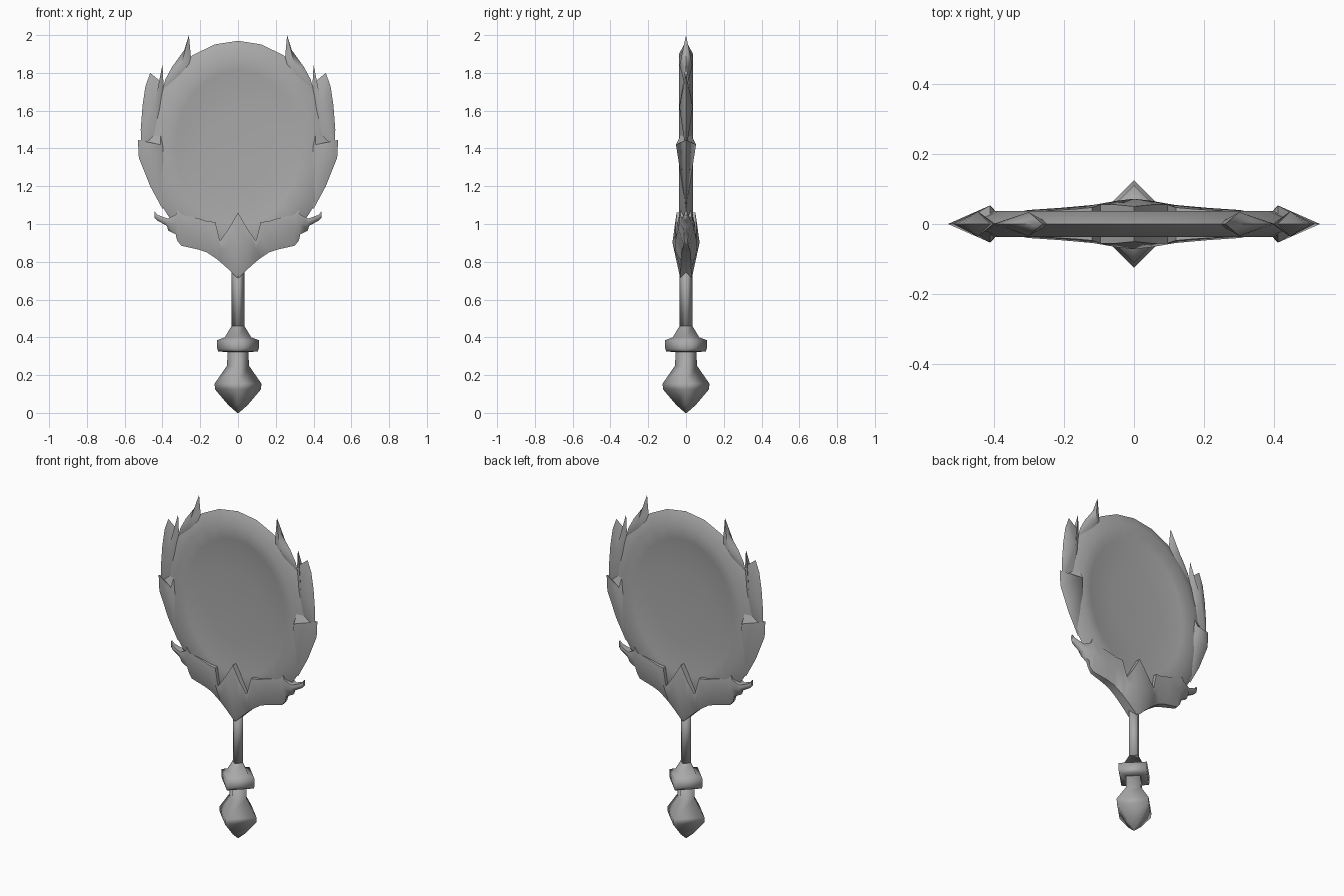
import bpy, bmesh, math

if "Cube" in bpy.data.objects:
    bpy.data.objects.remove(bpy.data.objects["Cube"])

metal = bpy.data.materials.new("grey_metal")
metal.diffuse_color = (0.4, 0.4, 0.4, 1)
metal.use_nodes = True
metal.node_tree.nodes["Principled BSDF"].inputs["Base Color"].default_value = metal.diffuse_color


def make(name, verts, faces, angle=60):
    me = bpy.data.meshes.new(name)
    me.from_pydata(verts, [], faces)
    bm = bmesh.new()
    bm.from_mesh(me)
    bmesh.ops.remove_doubles(bm, verts=bm.verts, dist=1e-5)
    bmesh.ops.recalc_face_normals(bm, faces=bm.faces)
    bm.to_mesh(me)
    bm.free()
    me.materials.append(metal)
    ob = bpy.data.objects.new(name, me)
    bpy.context.collection.objects.link(ob)
    bpy.ops.object.select_all(action='DESELECT')
    ob.select_set(True)
    bpy.context.view_layer.objects.active = ob
    bpy.ops.object.shade_smooth_by_angle(angle=math.radians(angle))
    return ob


def loft(name, rings, angle=60):
    """Skin a list of closed rings that all have the same point count."""
    n = len(rings[0])
    verts = [p for r in rings for p in r]
    faces = []
    for k in range(len(rings) - 1):
        for i in range(n):
            j = (i + 1) % n
            faces.append((k * n + i, k * n + j, (k + 1) * n + j, (k + 1) * n + i))
    faces.append(tuple(range(n)))
    faces.append(tuple(range((len(rings) - 1) * n, len(rings) * n)))
    return make(name, verts, faces, angle)


def lathe(name, profile):
    """Four-sided turned part with its corners on the axes."""
    rings = [[(r * math.cos(a * math.pi / 2), r * math.sin(a * math.pi / 2), z)
              for a in range(4)] for r, z in profile]
    return loft(name, rings, 95)


# handle: pommel, collar and shaft
lathe("pommel", [(0.004, 0.0), (0.05, 0.04), (0.122, 0.125), (0.124, 0.155),
                 (0.058, 0.25), (0.055, 0.33)])
lathe("collar", [(0.05, 0.322), (0.105, 0.325), (0.11, 0.34), (0.11, 0.385),
                 (0.07, 0.40), (0.034, 0.46)])
lathe("shaft", [(0.034, 0.45), (0.034, 0.80)])


# mirror disc: bevelled rim and a shallow dish on both faces
def oval(a, b, y, n=24):
    return [(a * math.sin(t), y, 1.4 + b * math.cos(t))
            for t in (2 * math.pi * i / n for i in range(n))]


side = [(0.40, 0.50, 0.037), (0.33, 0.41, 0.022), (0.18, 0.22, 0.014), (0.02, 0.02, 0.012)]
rings = [oval(a, b, -y) for a, b, y in reversed(side)]
rings += [oval(0.48, 0.57, 0)] + [oval(a, b, y) for a, b, y in side]
loft("mirror_disc", rings)


# rim feathers: thin-edged blades with a raised point on each face
def feather(name, outline, apex):
    for s, label in ((1, "right"), (-1, "left")):
        n = len(outline)
        verts = [(s * x, 0, z) for x, z in outline]
        x, y, z = apex
        verts += [(s * x, -y, z), (s * x, y, z)]
        faces = [(i, (i + 1) % n, n + k) for i in range(n) for k in (0, 1)]
        make(f"{name}_{label}", verts, faces)


feather("lower_feather",
        [(0.53, 1.445), (0.525, 1.35), (0.465, 1.2), (0.40, 1.08), (0.36, 1.15),
         (0.37, 1.40), (0.41, 1.53), (0.50, 1.43)], (0.41, 0.053, 1.42))
feather("middle_feather",
        [(0.40, 1.845), (0.395, 1.75), (0.40, 1.6), (0.44, 1.4), (0.512, 1.38),
         (0.515, 1.5), (0.505, 1.63), (0.49, 1.73), (0.465, 1.80), (0.41, 1.755)],
        (0.445, 0.036, 1.62))
outer = [(0.26, 2.0), (0.25, 1.89), (0.24, 1.85), (0.32, 1.74), (0.40, 1.71),
         (0.385, 1.765), (0.35, 1.83), (0.285, 1.92)]
feather("upper_feather", outer, (0.30, 0.034, 1.84))

# winged crest: columns of (x, top z, bottom z, top y, middle y, bottom y)
half = [(0.0, 1.06, 0.71, 0.05, 0.072, 0.03), (0.05, 0.975, 0.76, 0.055, 0.066, 0.028),
        (0.095, 0.91, 0.80, 0.055, 0.058, 0.026), (0.12, 1.01, 0.82, 0.047, 0.054, 0.025),
        (0.165, 1.015, 0.85, 0.043, 0.05, 0.023), (0.21, 1.03, 0.865, 0.04, 0.046, 0.02),
        (0.30, 1.05, 0.885, 0.035, 0.04, 0.012), (0.322, 1.075, 0.912, 0.03, 0.036, 0.008),
        (0.33, 1.05, 0.945, 0.03, 0.034, 0.012), (0.37, 1.03, 0.965, 0.024, 0.028, 0.008),
        (0.376, 1.03, 0.99, 0.022, 0.026, 0.012), (0.43, 1.05, 1.02, 0.012, 0.016, 0.008),
        (0.443, 1.07, 1.035, 0.004, 0.008, 0.004)]
columns = [(-c[0],) + c[1:] for c in reversed(half[1:])] + half
rings = []
for x, top, bot, yt, ym, yb in columns:
    mid = bot + 0.55 * (top - bot)
    rings.append([(x, -yt, top), (x, -ym, mid), (x, -yb, bot),
                  (x, yb, bot), (x, ym, mid), (x, yt, top)])
loft("winged_crest", rings, 50)
